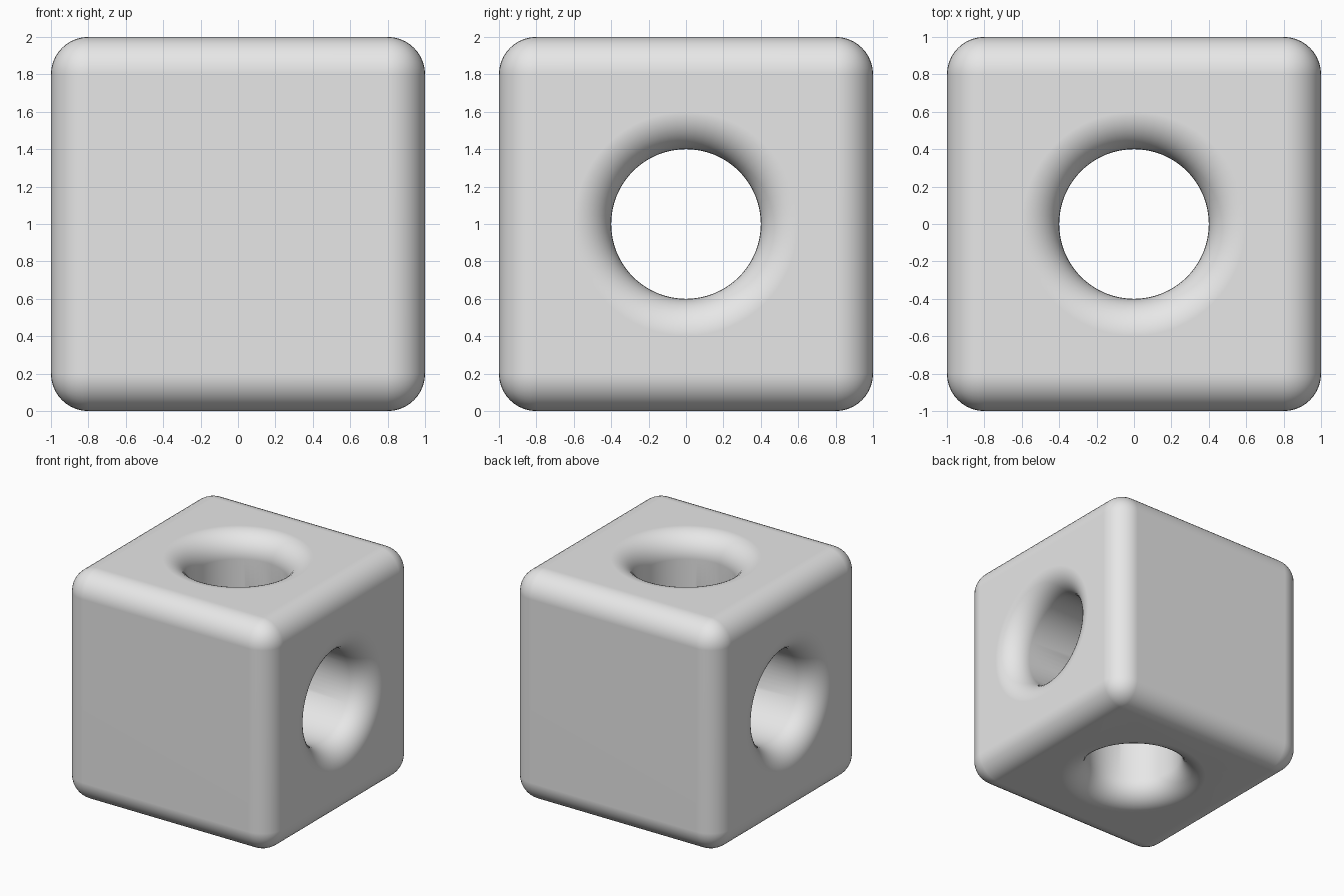
import bpy
import bmesh
from math import sin, cos, pi, radians
from mathutils import Matrix

if "Cube" in bpy.data.objects:
    bpy.data.objects.remove(bpy.data.objects["Cube"], do_unlink=True)

HALF = 1.0        # half the block's side
ROUND = 0.2       # rounding of edges and hole mouths
HOLE = 0.4        # hole radius
SIDES = 64        # facets around a hole
STEPS = 10        # segments across a rounding

grey = bpy.data.materials.new("plain_grey")
grey.use_nodes = True
colour = (0.8, 0.8, 0.8, 1)
grey.diffuse_color = colour
grey.node_tree.nodes["Principled BSDF"].inputs["Base Color"].default_value = colour


def add_object(name, bm, matrix):
    """Turn a bmesh into an object lifted to the block's centre."""
    bmesh.ops.recalc_face_normals(bm, faces=bm.faces)
    bm.transform(Matrix.Translation((0, 0, HALF)) @ matrix)
    mesh = bpy.data.meshes.new(name)
    bm.to_mesh(mesh)
    bm.free()
    mesh.materials.append(grey)
    obj = bpy.data.objects.new(name, mesh)
    bpy.context.collection.objects.link(obj)
    return obj


def flared_cutter(name, matrix):
    """A cylinder whose ends flare out along a quarter circle."""
    upper = []
    for i in range(STEPS + 1):
        a = pi / 2 * i / STEPS
        upper.append((HOLE + ROUND * (1 - cos(a)),
                      HALF - ROUND + (ROUND + 0.0001) * sin(a)))
    upper.append((HOLE + ROUND, HALF + 0.1))
    profile = [(r, -z) for r, z in reversed(upper)] + upper
    bm = bmesh.new()
    rings = [[bm.verts.new((r * cos(2 * pi * k / SIDES), r * sin(2 * pi * k / SIDES), z))
              for k in range(SIDES)] for r, z in profile]
    for low, high in zip(rings, rings[1:]):
        for k in range(SIDES):
            n = (k + 1) % SIDES
            bm.faces.new((low[k], low[n], high[n], high[k]))
    bm.faces.new(rings[0])
    bm.faces.new(rings[-1])
    cutter = add_object(name, bm, matrix)
    cutter.hide_render = True
    return cutter


# Block with rounded edges
bm = bmesh.new()
bmesh.ops.create_cube(bm, size=2 * HALF)
bmesh.ops.bevel(bm, geom=bm.edges[:], offset=ROUND, segments=STEPS,
                profile=0.5, affect='EDGES')
block = add_object("rounded_block", bm, Matrix.Identity(4))

bpy.ops.object.select_all(action='DESELECT')
block.select_set(True)
bpy.context.view_layer.objects.active = block

# Crossing holes: one upright, one from side to side
for name, matrix in (("upright_hole", Matrix.Identity(4)),
                     ("sideways_hole", Matrix.Rotation(radians(90), 4, 'Y'))):
    cutter = flared_cutter(name, matrix)
    cut = block.modifiers.new(name, 'BOOLEAN')
    cut.operation = 'DIFFERENCE'
    cut.solver = 'EXACT'
    cut.object = cutter
    bpy.ops.object.modifier_apply(modifier=cut.name)
    bpy.data.objects.remove(cutter, do_unlink=True)

# Smooth roundings that run cleanly into the flat sides
bpy.ops.object.shade_smooth_by_angle(angle=radians(30))
weighted = block.modifiers.new("clean_shading", 'WEIGHTED_NORMAL')
weighted.keep_sharp = True
